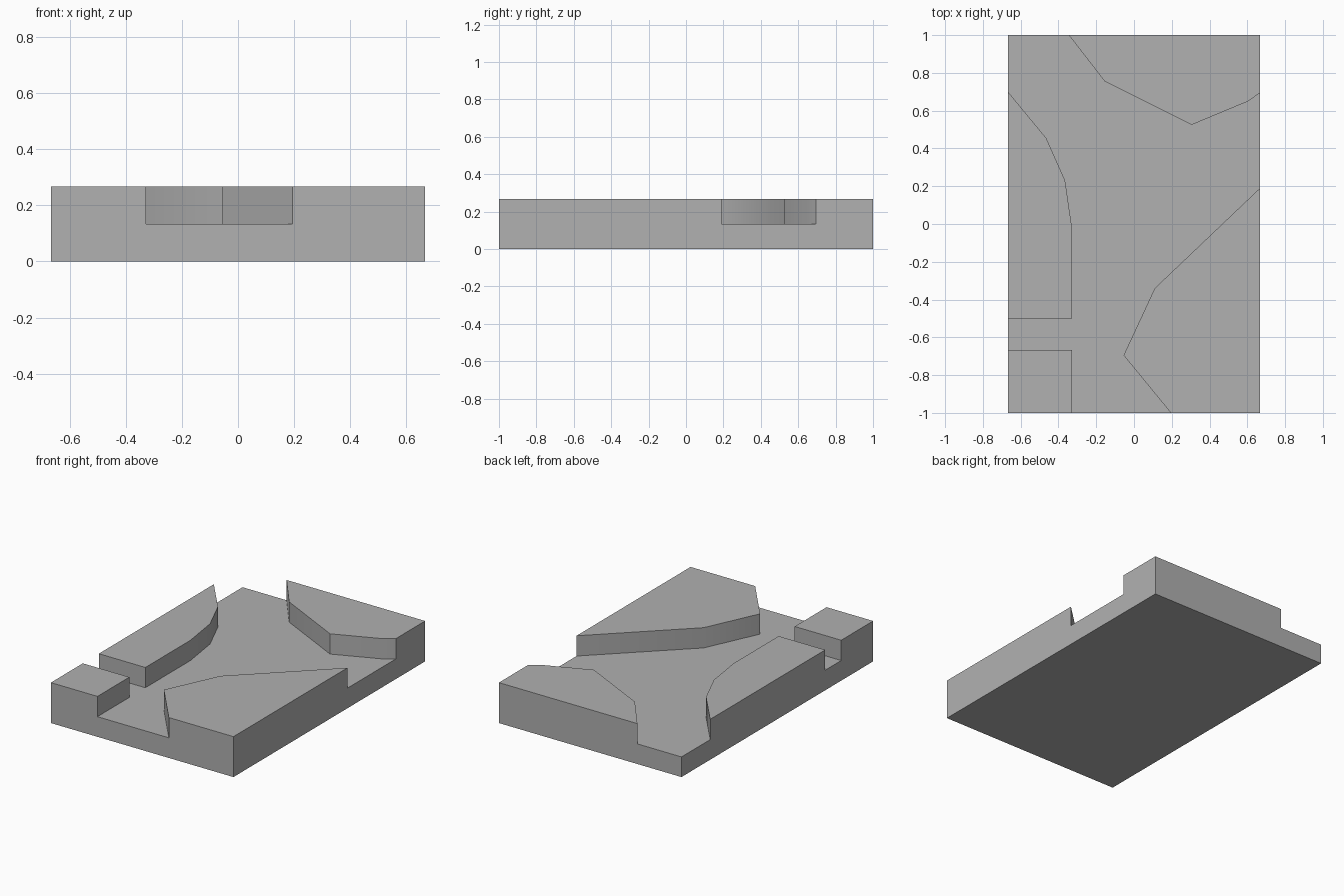
import bpy
import bmesh
import math

default_cube = bpy.data.objects.get("Cube")
if default_cube:
    bpy.data.objects.remove(default_cube, do_unlink=True)

X, Y = 0.667, 1.0            # half width and half length of the tile
FLOOR, TOP = 0.133, 0.267    # channel floor and bank height
OUT = 0.1                    # how far the cutter reaches past the sides

stone = bpy.data.materials.new("stone_grey")
stone.use_nodes = True
grey = (0.44, 0.44, 0.44, 1)
stone.diffuse_color = grey
stone.node_tree.nodes["Principled BSDF"].inputs["Base Color"].default_value = grey


def prism(name, outline, bottom, top):
    """Extrude a plan outline upwards into a closed solid."""
    bm = bmesh.new()
    face = bm.faces.new([bm.verts.new((x, y, bottom)) for x, y in outline])
    grown = bmesh.ops.extrude_face_region(bm, geom=[face])["geom"]
    verts = [g for g in grown if isinstance(g, bmesh.types.BMVert)]
    bmesh.ops.translate(bm, verts=verts, vec=(0, 0, top - bottom))
    bmesh.ops.recalc_face_normals(bm, faces=bm.faces)
    mesh = bpy.data.meshes.new(name)
    bm.to_mesh(mesh)
    bm.free()
    mesh.materials.append(stone)
    obj = bpy.data.objects.new(name, mesh)
    bpy.context.collection.objects.link(obj)
    return obj


def past_edge(bank):
    """Carry both ends of a bank line straight out past the tile side."""
    def out(p):
        x, y = p
        if abs(y) == Y:
            return (x, y + math.copysign(OUT, y))
        return (x + math.copysign(OUT, x), y)
    return [out(bank[0])] + bank + [out(bank[-1])]


# Plan lines of the four raised banks, anticlockwise around the channel
east_bank = [(0.195, -Y), (-0.055, -0.695), (0.11, -0.34), (X, 0.19)]
north_bank = [(X, 0.695), (0.605, 0.65), (0.305, 0.525), (-0.155, 0.755), (-0.345, Y)]
west_bank = [(-X, 0.70), (-0.465, 0.455), (-0.365, 0.23), (-0.327, -0.03),
             (-0.327, -0.50), (-X, -0.50)]
corner_bank = [(-X, -0.667), (-0.327, -0.667), (-0.327, -Y)]

tile = prism("terrain_tile", [(-X, -Y), (X, -Y), (X, Y), (-X, Y)], 0, TOP)

# The north-west opening wraps round the tile corner
channel = (past_edge(east_bank) + past_edge(north_bank)
           + [(-X - OUT, Y + OUT)] + past_edge(west_bank) + past_edge(corner_bank))
cutter = prism("channel_cutter", channel, FLOOR, TOP + OUT)
cutter.hide_render = True

# Carve the channel, then drop the cutter
carve = tile.modifiers.new("carve_channel", 'BOOLEAN')
carve.operation = 'DIFFERENCE'
carve.solver = 'EXACT'
carve.object = cutter
bpy.ops.object.select_all(action='DESELECT')
bpy.context.view_layer.objects.active = tile
tile.select_set(True)
bpy.ops.object.modifier_apply(modifier=carve.name)
bpy.data.objects.remove(cutter, do_unlink=True)

# Soften the gentle bends in the bank walls
bpy.ops.object.shade_smooth_by_angle(angle=math.radians(30))
